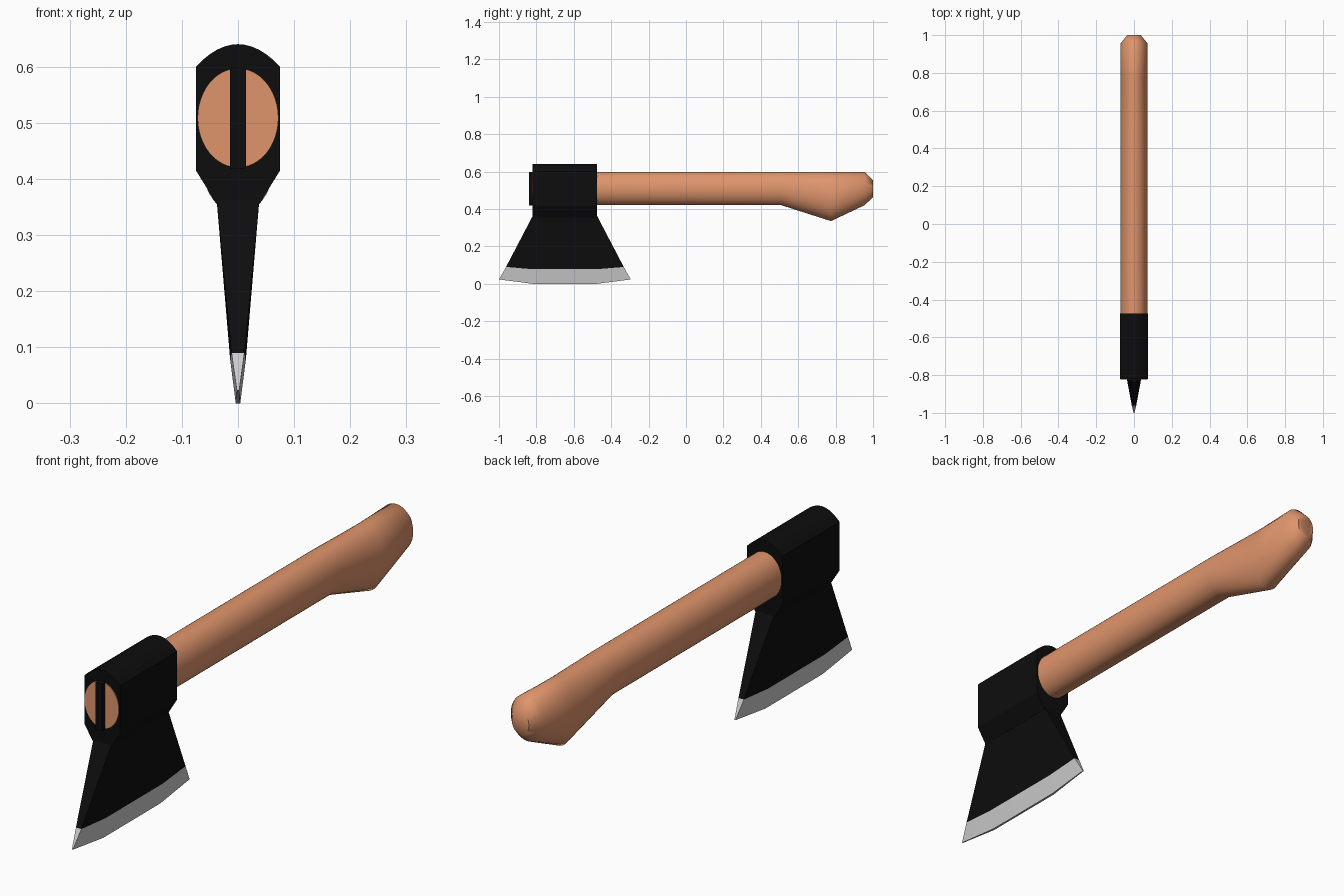
import bpy, bmesh
from math import sin, cos, pi, radians

if "Cube" in bpy.data.objects:
    bpy.data.objects.remove(bpy.data.objects["Cube"])


def material(name, rgb):
    m = bpy.data.materials.new(name)
    m.diffuse_color = (*rgb, 1)
    m.use_nodes = True
    m.node_tree.nodes["Principled BSDF"].inputs["Base Color"].default_value = m.diffuse_color
    return m


WOOD = material("wood", (0.74, 0.30, 0.15))
BLACK = material("black_steel", (0.004, 0.004, 0.004))


def loft(name, rings, mat=None, angle=30):
    """Skin a list of equal-length closed rings and cap both ends."""
    bm = bmesh.new()
    vs = [[bm.verts.new(p) for p in r] for r in rings]
    n = len(vs[0])
    for a, b in zip(vs, vs[1:]):
        for i in range(n):
            j = (i + 1) % n
            bm.faces.new((a[i], a[j], b[j], b[i]))
    bm.faces.new(vs[0])
    bm.faces.new(vs[-1])
    bmesh.ops.remove_doubles(bm, verts=bm.verts, dist=1e-4)
    bmesh.ops.recalc_face_normals(bm, faces=bm.faces)
    me = bpy.data.meshes.new(name)
    bm.to_mesh(me)
    bm.free()
    ob = bpy.data.objects.new(name, me)
    bpy.context.collection.objects.link(ob)
    if mat:
        me.materials.append(mat)
    bpy.ops.object.select_all(action='DESELECT')
    ob.select_set(True)
    bpy.context.view_layer.objects.active = ob
    bpy.ops.object.shade_smooth_by_angle(angle=radians(angle))
    return ob


def ellipse(y, rx, z0, z1, n=48):
    return [(rx * cos(2 * pi * i / n), y, (z0 + z1) / 2 + (z1 - z0) / 2 * sin(2 * pi * i / n))
            for i in range(n)]


# Handle: oval sections along y, with a swollen grip and chamfered butt
loft("handle", [ellipse(*s) for s in (
    (-0.823, 0.072, 0.42, 0.597), (0.51, 0.072, 0.42, 0.597),
    (0.775, 0.072, 0.335, 0.597), (0.955, 0.072, 0.42, 0.597),
    (1.0, 0.036, 0.463, 0.553))], WOOD, 50)

# Wedge driven into the front end of the handle
loft("wedge", [[(-0.014, y, 0.418), (0.014, y, 0.418), (0.014, y, 0.598), (-0.014, y, 0.598)]
               for y in (-0.84, -0.78)], BLACK)

# Eye block: front profile with arched top, extruded along y
Y0, Y1 = -0.82, -0.475
arch = [(0.075 * (1 - i / 6), 0.64 - 0.04 * (1 - i / 6) ** 2) for i in range(7)]
half = [(0.038, 0.355), (0.075, 0.415)] + arch
profile = half + [(-x, z) for x, z in reversed(half) if x > 1e-6]
loft("head_eye", [[(x, y, z) for x, z in profile] for y in (Y0, Y1)], BLACK)


def blade_ring(flare, x_mid, x_tip, z_mid, z_tip):
    side = [(x_tip, Y0 - flare, z_tip), (x_mid, Y0, z_mid),
            (x_mid, Y1, z_mid), (x_tip, Y1 + flare, z_tip)]
    return side + [(-x, y, z) for x, y, z in reversed(side)]


# Blade flares out from the eye; the polished cutting edge continues it
top = blade_ring(0.0, 0.038, 0.038, 0.362, 0.362)
mid = blade_ring(0.142, 0.014, 0.0115, 0.078, 0.09)
bottom = blade_ring(0.18, 0.004, 0.002, 0.0, 0.023)
loft("blade", [top, mid], BLACK)
loft("cutting_edge", [mid, bottom])
